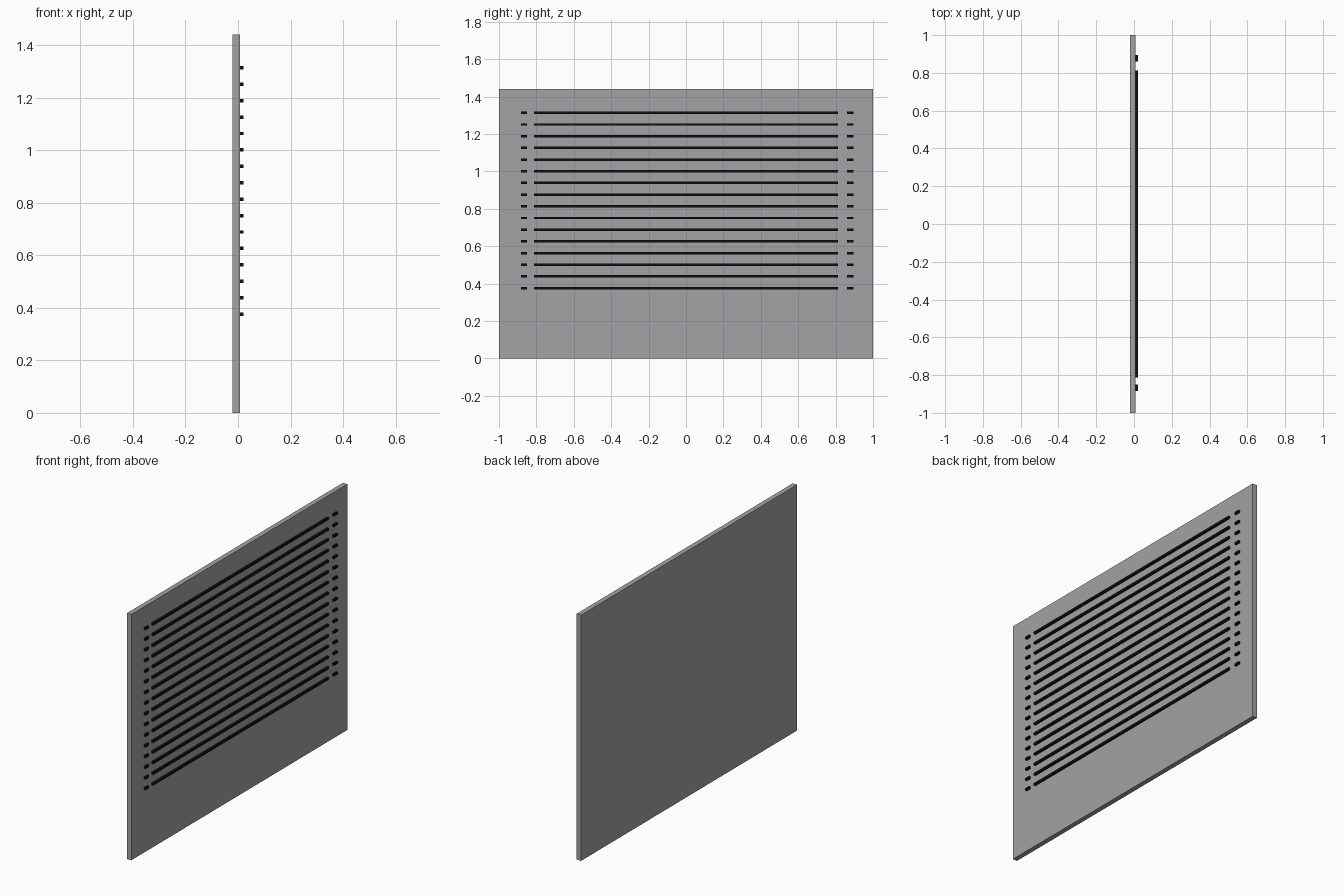
import bpy

if "Cube" in bpy.data.objects:
    bpy.data.objects.remove(bpy.data.objects["Cube"])


def material(name, rgb):
    m = bpy.data.materials.new(name)
    m.diffuse_color = (*rgb, 1)
    m.use_nodes = True
    m.node_tree.nodes["Principled BSDF"].inputs["Base Color"].default_value = m.diffuse_color
    return m


grey = material("stone grey", (0.366, 0.361, 0.376))
black = material("black", (0.0056, 0.0056, 0.0056))


def box(name, lo, hi, mat):
    bpy.ops.mesh.primitive_cube_add(size=1)
    o = bpy.context.object
    o.name = name
    o.location = [(a + b) / 2 for a, b in zip(lo, hi)]
    o.scale = [b - a for a, b in zip(lo, hi)]
    bpy.ops.object.transform_apply(location=True, rotation=False, scale=True)
    o.data.materials.append(mat)
    return o


# Upright flat panel
box("panel", (-0.0205, -1, 0), (0.0085, 1, 1.44), grey)

# Rows of raised strips: a long line with a short dash at each end
spans = {"left_dash": (-0.883, -0.851), "line": (-0.812, 0.812), "right_dash": (0.861, 0.895)}
for row in range(16):
    z = 0.376 + row * 0.0625
    for name, (y0, y1) in spans.items():
        box(f"{name}_{row + 1}", (0.0085, y0, z - 0.0065), (0.0205, y1, z + 0.0065), black)
